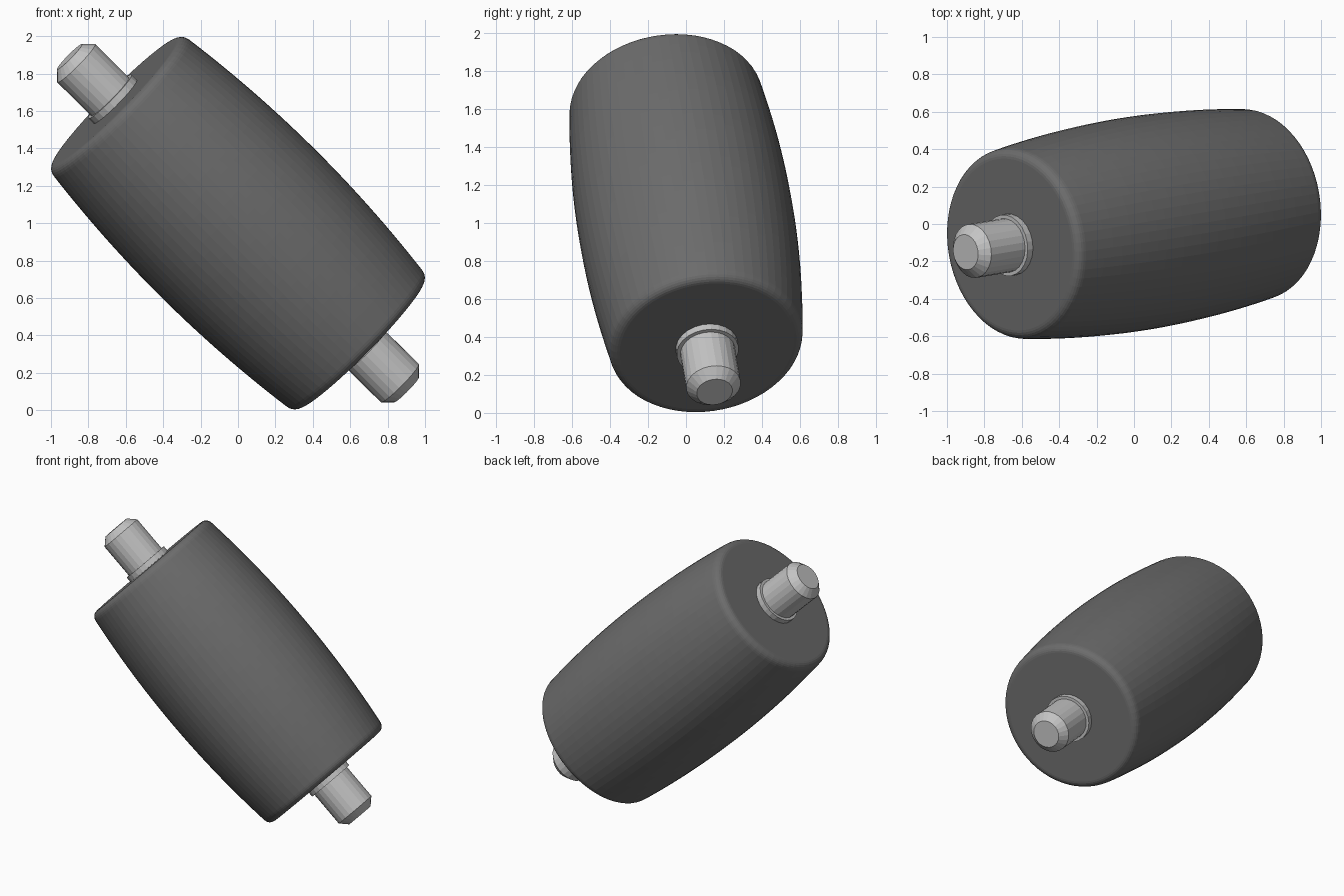
import bpy, bmesh, math
from mathutils import Vector, Matrix

cube = bpy.data.objects.get("Cube")
if cube:
    bpy.data.objects.remove(cube, do_unlink=True)

# The roller's tilted axis, through the centre of the model
AXIS = Vector((0.706, 0.118, -0.698)).normalized()
PLACE = Matrix.Translation((0, 0, 1)) @ AXIS.to_track_quat('Z', 'Y').to_matrix().to_4x4()


def material(name, grey):
    mat = bpy.data.materials.new(name)
    mat.use_nodes = True
    colour = (grey, grey, grey, 1)
    mat.diffuse_color = colour
    bsdf = mat.node_tree.nodes["Principled BSDF"]
    bsdf.inputs["Base Color"].default_value = colour
    bsdf.inputs["Roughness"].default_value = 0.6
    return mat


def lathe(name, profile, sides, mat):
    """Revolve (radius, height) points about the roller axis, capping both ends."""
    bm = bmesh.new()
    rings = []
    for r, h in profile:
        angles = [2 * math.pi * i / sides for i in range(sides)]
        rings.append([bm.verts.new((r * math.cos(a), r * math.sin(a), h)) for a in angles])
    for low, high in zip(rings, rings[1:]):
        for i in range(sides):
            j = (i + 1) % sides
            bm.faces.new((low[i], low[j], high[j], high[i]))
    bm.faces.new(rings[0][::-1])
    bm.faces.new(rings[-1])
    bmesh.ops.recalc_face_normals(bm, faces=bm.faces)
    mesh = bpy.data.meshes.new(name)
    bm.to_mesh(mesh)
    bm.free()
    mesh.materials.append(mat)
    obj = bpy.data.objects.new(name, mesh)
    obj.matrix_world = PLACE
    bpy.context.collection.objects.link(obj)
    return obj


rubber = material("dark grey rubber", 0.15)
steel = material("light grey steel", 0.55)

# Barrel: bulging side with rounded rims
HALF, ROUND, RIM = 0.93, 0.05, 0.463
upper = []
for i in range(15):
    h = 0.88 * i / 14
    upper.append((0.57 - 0.072 * h * h, h))
for i in range(1, 7):
    a = math.pi / 2 * i / 6
    upper.append((RIM + ROUND * math.cos(a), HALF - ROUND + ROUND * math.sin(a)))
lower = [(r, -h) for r, h in reversed(upper[1:])]
lathe("barrel", lower + upper, 64, rubber)

# Axle pins with a collar and a chamfered tip at each end
for end, sign in (("lower", 1), ("upper", -1)):
    collar = [(0.165, 0.9), (0.165, 0.97)]
    pin = [(0.145, 0.9), (0.145, 1.225), (0.095, 1.275)]
    lathe(end + "_collar", [(r, sign * h) for r, h in collar], 24, steel)
    lathe(end + "_pin", [(r, sign * h) for r, h in pin], 24, steel)
